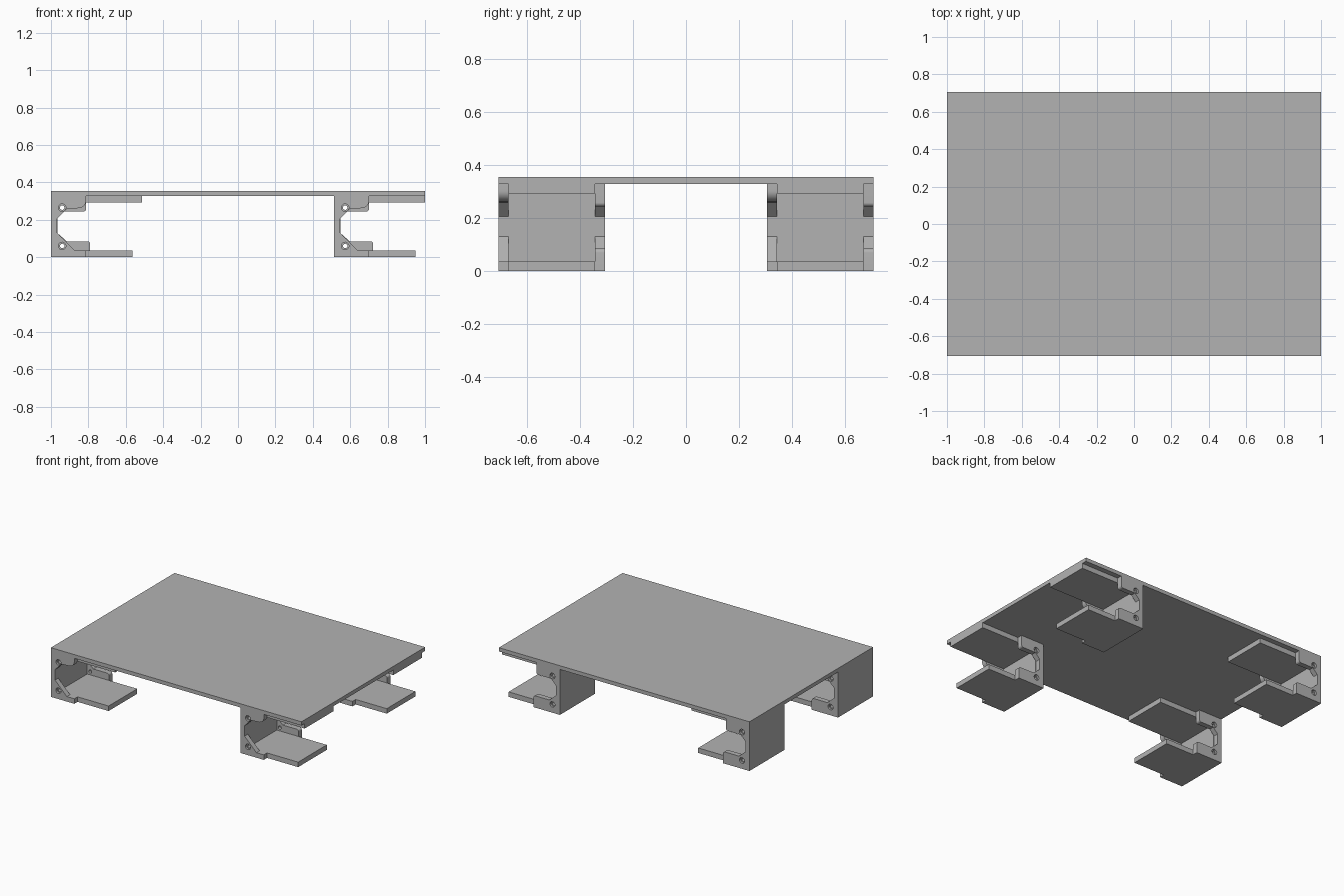
import bpy
import bmesh
from math import sin, cos, radians

cube = bpy.data.objects.get("Cube")
if cube:
    bpy.data.objects.remove(cube, do_unlink=True)

# Overall sizes
TOP = 0.355
UNDER = 0.328          # underside of the table top
HALF_Y = 0.705
PLATE = 0.036          # thickness of walls and shelves
INNER = 0.163          # half width between the cheeks
OUTER = 0.2            # half width of a whole bracket
HOLES = [(0.06, 0.06), (0.06, 0.265)]

grey = bpy.data.materials.new("light_grey")
grey.use_nodes = True
colour = (0.45, 0.45, 0.45, 1)
grey.diffuse_color = colour
grey.node_tree.nodes["Principled BSDF"].inputs["Base Color"].default_value = colour


def arc(cx, cz, r, start, end, steps=8):
    angles = [radians(start + (end - start) * i / steps) for i in range(steps + 1)]
    return [(cx + r * cos(a), cz + r * sin(a)) for a in angles]


def circle(centre, r):
    return arc(*centre, r, 0, 360, 24)[:-1]


def extruded(name, loops, y0, y1):
    """Fill x-z outlines (inner loops become holes) and extrude them from y0 to y1."""
    curve = bpy.data.curves.new(name, "CURVE")
    curve.dimensions = "2D"
    curve.fill_mode = "BOTH"
    curve.extrude = (y1 - y0) / 2
    for points in loops:
        spline = curve.splines.new("POLY")
        spline.points.add(len(points) - 1)
        for p, (x, z) in zip(spline.points, points):
            p.co = (x, z, 0, 1)
        spline.use_cyclic_u = True
    temp = bpy.data.objects.new(name, curve)
    bpy.context.scene.collection.objects.link(temp)
    graph = bpy.context.evaluated_depsgraph_get()
    mesh = bpy.data.meshes.new_from_object(temp.evaluated_get(graph))
    bpy.data.objects.remove(temp, do_unlink=True)
    bpy.data.curves.remove(curve)

    # Stand the outline upright and close its seams
    bm = bmesh.new()
    bm.from_mesh(mesh)
    for v in bm.verts:
        x, z, depth = v.co
        v.co = (x, (y0 + y1) / 2 + depth, z)
    bmesh.ops.remove_doubles(bm, verts=bm.verts, dist=0.0001)
    bmesh.ops.recalc_face_normals(bm, faces=bm.faces)
    bm.to_mesh(mesh)
    bm.free()
    mesh.name = name
    mesh.materials.clear()
    mesh.materials.append(grey)
    return mesh


def place(name, mesh, location=(0, 0, 0)):
    obj = bpy.data.objects.new(name, mesh)
    obj.location = location
    bpy.context.scene.collection.objects.link(obj)
    return obj


# Table top
slab = [(-1, UNDER), (1, UNDER), (1, TOP), (-1, TOP)]
objects = [place("table_top", extruded("table_top", [slab], -HALF_Y, HALF_Y))]

# Bracket channel: back wall with a lower and an upper shelf
channel = [(0, 0), (0.435, 0), (0.435, PLATE), (PLATE, PLATE),
           (PLATE, UNDER - PLATE), (0.487, UNDER - PLATE), (0.487, UNDER), (0, UNDER)]

# Front cheek: opening slopes down to the lower shelf, curved upper lip
front = [(0, 0), (0.187, 0), (0.187, PLATE), (0.127, PLATE),
         (0.033, 0.13), (0.033, 0.205), (0.085, 0.258)]
front += arc(0.147, 0.302, 0.04, -90, 0) + [(0.187, UNDER), (0, UNDER)]

# Rear cheek: deeper tabs with rounded corners
rear = [(0, 0), (0.21, 0)] + arc(0.195, 0.07, 0.015, 0, 90)
rear += [(0.085, 0.085), (0.033, 0.13), (0.033, 0.205), (0.07, 0.243)]
rear += arc(0.172, 0.258, 0.015, -90, 0) + [(0.187, UNDER), (0, UNDER)]

bores = [circle(h, 0.02) for h in HOLES]
collar = [loop for h in HOLES for loop in (circle(h, 0.02), circle(h, 0.012))]

parts = [
    extruded("channel", [channel], -INNER, INNER),
    extruded("front_cheek", [front] + bores, -OUTER, -INNER),
    extruded("rear_cheek", [rear] + bores, INNER, OUTER),
    extruded("front_hole_collars", collar, -OUTER + 0.015, -INNER),
    extruded("rear_hole_collars", collar, INNER, OUTER - 0.015),
]

# One bracket under each corner, all opening the same way
for side, x in (("right", -1), ("left", 0.513)):
    for end, y in (("front", OUTER - HALF_Y), ("back", HALF_Y - OUTER)):
        for mesh in parts:
            objects.append(place(f"{end}_{side}_{mesh.name}", mesh, (x, y, 0)))

# Smooth the rounded edges, keep the corners sharp
bpy.ops.object.select_all(action="DESELECT")
for obj in objects:
    obj.select_set(True)
bpy.context.view_layer.objects.active = objects[0]
bpy.ops.object.shade_smooth_by_angle(angle=radians(30))
